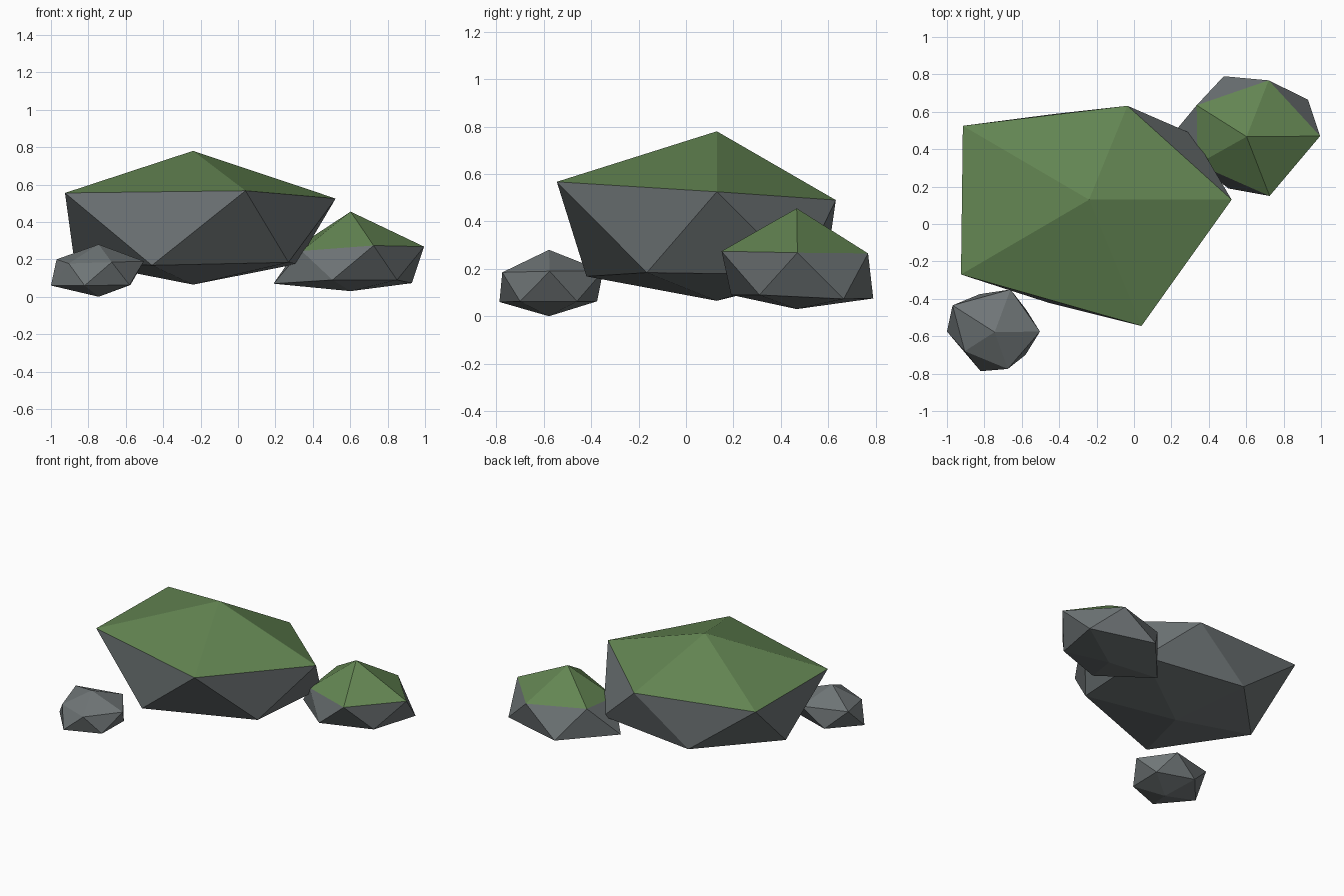
import bpy
import bmesh

# Remove the default object only
default = bpy.data.objects.get("Cube")
if default:
    bpy.data.objects.remove(default, do_unlink=True)


def make_material(name, colour):
    mat = bpy.data.materials.new(name)
    mat.use_nodes = True
    mat.diffuse_color = colour
    shader = next(n for n in mat.node_tree.nodes if n.type == "BSDF_PRINCIPLED")
    shader.inputs["Base Color"].default_value = colour
    shader.inputs["Roughness"].default_value = 0.9
    return mat


stone = make_material("grey stone", (0.16, 0.18, 0.185, 1))
moss = make_material("green moss", (0.125, 0.235, 0.085, 1))


def make_rock(name, centre, base_z, peak_z, upper, lower, mossy):
    """Twenty-sided boulder: a cap fan, a zigzag band and a base fan.

    Both rings run anticlockwise from the front; each upper corner sits
    between the lower corner of the same index and the next one.
    """
    bm = bmesh.new()
    peak = bm.verts.new((*centre, peak_z))
    base = bm.verts.new((*centre, base_z))
    top_ring = [bm.verts.new(p) for p in upper]
    low_ring = [bm.verts.new(p) for p in lower]
    count = len(top_ring)
    for i in range(count):
        j = (i + 1) % count
        cap = bm.faces.new((peak, top_ring[i], top_ring[j]))
        cap.material_index = 1 if mossy else 0
        bm.faces.new((low_ring[i], low_ring[j], top_ring[i]))
        bm.faces.new((low_ring[j], top_ring[j], top_ring[i]))
        bm.faces.new((base, low_ring[j], low_ring[i]))
    bmesh.ops.recalc_face_normals(bm, faces=bm.faces[:])
    mesh = bpy.data.meshes.new(name)
    bm.to_mesh(mesh)
    bm.free()
    mesh.materials.append(stone)
    if mossy:
        mesh.materials.append(moss)
    rock = bpy.data.objects.new(name, mesh)
    bpy.context.collection.objects.link(rock)
    return rock


# Large mossy boulder
make_rock(
    "large_boulder", centre=(-0.24, 0.13), base_z=0.065, peak_z=0.78,
    upper=[(0.04, -0.545, 0.567), (0.522, 0.13, 0.525), (-0.035, 0.632, 0.49),
           (-0.915, 0.525, 0.55), (-0.925, -0.27, 0.555)],
    lower=[(-0.46, -0.42, 0.168), (0.27, -0.165, 0.184), (0.315, 0.48, 0.175),
           (-0.43, 0.588, 0.18), (-0.875, 0.13, 0.19)],
    mossy=True)

# Medium mossy boulder behind on the left
make_rock(
    "medium_boulder", centre=(0.602, 0.467), base_z=0.03, peak_z=0.455,
    upper=[(0.725, 0.15, 0.274), (0.995, 0.47, 0.268), (0.72, 0.768, 0.265),
           (0.335, 0.635, 0.28), (0.34, 0.32, 0.245)],
    lower=[(0.505, 0.19, 0.09), (0.85, 0.31, 0.09), (0.93, 0.665, 0.073),
           (0.48, 0.79, 0.075), (0.19, 0.46, 0.07)],
    mossy=True)

# Small bare stone in front on the right
make_rock(
    "small_stone", centre=(-0.745, -0.578), base_z=0, peak_z=0.28,
    upper=[(-0.675, -0.775, 0.185), (-0.503, -0.575, 0.19), (-0.66, -0.35, 0.19),
           (-0.97, -0.435, 0.2), (-0.905, -0.68, 0.178)],
    lower=[(-0.82, -0.787, 0.06), (-0.58, -0.7, 0.063), (-0.575, -0.46, 0.063),
           (-0.825, -0.375, 0.063), (-1, -0.575, 0.06)],
    mossy=False)
